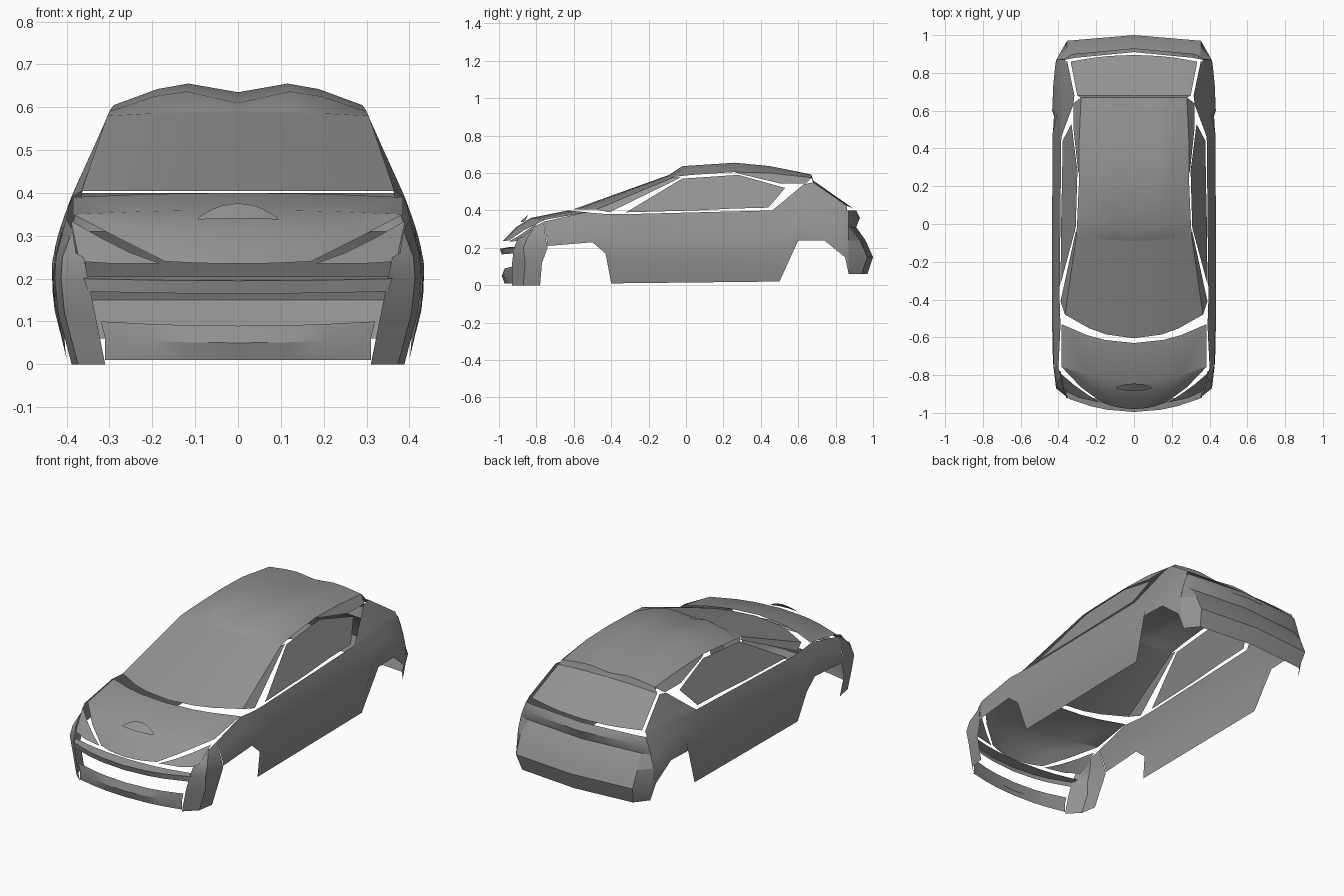
import bpy
import bmesh
from mathutils import Vector

# Remove the default object
default_cube = bpy.data.objects.get("Cube")
if default_cube:
    bpy.data.objects.remove(default_cube, do_unlink=True)

# One plain grey for the whole shell
grey = bpy.data.materials.new("body_grey")
grey.use_nodes = True
grey_value = (.29, .29, .29, 1)
grey.diffuse_color = grey_value
grey.node_tree.nodes["Principled BSDF"].inputs["Base Color"].default_value = grey_value

SHELL_CENTRE = Vector((0, 0, .2))
WAIST = .22      # height of the widest line
BELT = .4        # height where the glass begins


def side_width(y, z):
    """Half width of the body: bulged at the waist, leaning in at the glass, tapered at both ends."""
    taper = .3 * max(0, abs(y) - .6) ** 2
    if z < WAIST:
        tuck = .04 * ((WAIST - z) / WAIST) ** 2
    elif z < BELT:
        tuck = .05 * ((z - WAIST) / (BELT - WAIST)) ** 1.5
    else:
        tuck = .05 + .45 * (z - BELT)
    return .435 - tuck - taper


def side_row(*outline):
    """Place (y, z) outline points on the flank of the body."""
    return [(side_width(y, z), y, z) for y, z in outline]


def cross_row(middle, side, bulge=0):
    """Bowed row from the centre line to a side point, optionally with a raised shoulder."""
    middle_point = Vector((0, *middle))
    side_point = Vector(side)
    row = []
    for t, lift in ((0, 0), (.4, 1), (.65, .8), (1, 0)):
        point = middle_point.lerp(side_point, t * t)
        point.x = side_point.x * t
        point.z += bulge * lift
        row.append(point)
    return row


def panel(name, *rows):
    """Loft a sheet through rows of points on the left half, then mirror it."""
    bm = bmesh.new()
    grid = [[bm.verts.new(point) for point in row] for row in rows]
    for lower, upper in zip(grid, grid[1:]):
        for i in range(len(lower) - 1):
            bm.faces.new((lower[i], lower[i + 1], upper[i + 1], upper[i]))

    # Make the sheet face outward
    bm.normal_update()
    outward = sum(face.normal.dot(face.calc_center_median() - SHELL_CENTRE) * face.calc_area()
                  for face in bm.faces)
    if outward < 0:
        bmesh.ops.reverse_faces(bm, faces=bm.faces[:])

    mesh = bpy.data.meshes.new(name)
    bm.to_mesh(mesh)
    bm.free()
    mesh.materials.append(grey)
    obj = bpy.data.objects.new(name, mesh)
    bpy.context.collection.objects.link(obj)

    mirror = obj.modifiers.new("Mirror", 'MIRROR')
    mirror.use_axis[0] = True
    mirror.use_clip = True
    mirror.merge_threshold = .001

    bpy.ops.object.select_all(action='DESELECT')
    obj.select_set(True)
    bpy.context.view_layer.objects.active = obj
    bpy.ops.object.shade_smooth_by_angle(angle=.45)


# Doors, sills and fenders: lower edge with both wheel arches, and the belt line above it
lower_edge = [(-.74, .21), (-.5, .23), (-.43, .17), (-.4, .01),
              (.5, .02), (.6, .24), (.74, .24), (.85, .15), (.87, .06)]
belt_line = [(-.76, .34), (-.54, .39), (-.42, .38), (-.33, .38),
             (.46, .4), (.58, .41), (.72, .42), (.86, .4), (.87, .4)]
side_columns = []
for low, high in zip(lower_edge, belt_line):
    heights = [Vector(low).lerp(Vector(high), t) for t in (0, .3, .6, 1)]
    side_columns.append(side_row(*heights))
panel("side_body", *side_columns)

# Rear bumper, recess and boot lip: a centre profile wrapped round the corner
rear_profile = [(.97, .06), (1, .15), (.96, .24), (.91, .31), (.93, .36), (.91, .4)]
rear_rows = []
for y, z in rear_profile:
    width = side_width(.87, z)
    rear_rows.append([(0, y, z), (width - .055, y - .03, z), (width, .87, z)])
panel("rear_bumper", *rear_rows)

# Front corner: arch, corner and grille edges by height, sloping down at the top
corner_levels = [(-.78, -.87, -.93, 0), (-.77, -.86, -.93, .12), (-.74, -.87, -.92, .2),
                 (-.75, -.85, -.9, .25), (-.76, -.81, -.87, .34)]
corner_rows = []
for arch_y, corner_y, grille_y, z in corner_levels:
    width = side_width(-.75, z)
    slope = max(0, z - .25)
    corner_rows.append([(width, arch_y, z),
                        (width - .015, corner_y, z - .3 * slope),
                        (.31 + .2 * z, grille_y, z - .9 * slope)])
panel("front_corner", *corner_rows)

# Lower lip of the front bumper
panel(
    "front_lip",
    cross_row((-.97, .01), (.31, -.93, .01)),
    cross_row((-.985, .05), (.31, -.93, .06)),
    cross_row((-.97, .09), (.32, -.93, .1)),
)

# Folded bar across the grille opening
panel(
    "grille_bar",
    cross_row((-.94, .205), (.36, -.89, .205)),
    cross_row((-.995, .195), (.36, -.92, .2)),
    cross_row((-.985, .165), (.35, -.92, .17)),
)

# Headlight set below the bonnet edge
panel(
    "headlight",
    [(.18, -.945, .235), (.29, -.92, .235), (.37, -.88, .24)],
    [(.25, -.9, .26), (.32, -.85, .295), (.39, -.79, .335)],
)

# Bonnet, rising from the nose to the windscreen
panel(
    "bonnet",
    cross_row((-.98, .235), (.17, -.945, .24)),
    cross_row((-.91, .31), (.28, -.865, .295)),
    cross_row((-.83, .36), (.385, -.755, .35)),
    cross_row((-.63, .4), (.385, -.53, .39)),
)

# Small wedge-shaped intake on the bonnet
panel(
    "bonnet_scoop",
    cross_row((-.885, .34), (.095, -.87, .338)),
    cross_row((-.845, .376), (.09, -.86, .345)),
)

# Windscreen and the pillar beside it
windscreen_foot = (.365, -.48, .405)
windscreen_top = (.305, -.06, .58)
panel(
    "windscreen",
    cross_row((-.605, .405), windscreen_foot),
    cross_row((-.09, .59), windscreen_top),
)
panel(
    "front_pillar",
    [windscreen_foot, windscreen_top],
    side_row((-.41, .39), (-.03, .575)),
)

# Roof with two shallow bulges and a folded rear edge
rear_glass_corner = (.3, .68, .55)
panel(
    "roof",
    cross_row((-.09, .59), windscreen_top),
    cross_row((-.03, .61), (.3, .03, .59), bulge=.03),
    cross_row((.26, .635), (.29, .26, .605), bulge=.025),
    cross_row((.45, .62), (.29, .45, .6), bulge=.02),
    cross_row((.67, .58), (.28, .67, .575), bulge=.013),
    cross_row((.68, .56), rear_glass_corner),
)
panel(
    "roof_rail",
    [(.29, .26, .605), (.29, .45, .6), (.28, .67, .575)],
    side_row((.29, .595), (.5, .545), (.64, .545)),
)

# Side glass, leaving a fine gap above the belt line
panel(
    "side_window",
    side_row((-.32, .39), (.05, .4), (.25, .41), (.44, .415)),
    side_row((-.27, .42), (-.02, .57), (.28, .59), (.53, .52)),
)

# Rear quarter panel between side glass and rear window
panel(
    "rear_quarter",
    side_row((.46, .4), (.58, .41), (.72, .42), (.86, .4)),
    side_row((.51, .44), (.63, .54), (.68, .55), (.86, .425)),
)

# Rear window
panel(
    "rear_window",
    cross_row((.68, .56), rear_glass_corner),
    cross_row((.895, .41), (.335, .86, .425)),
)
